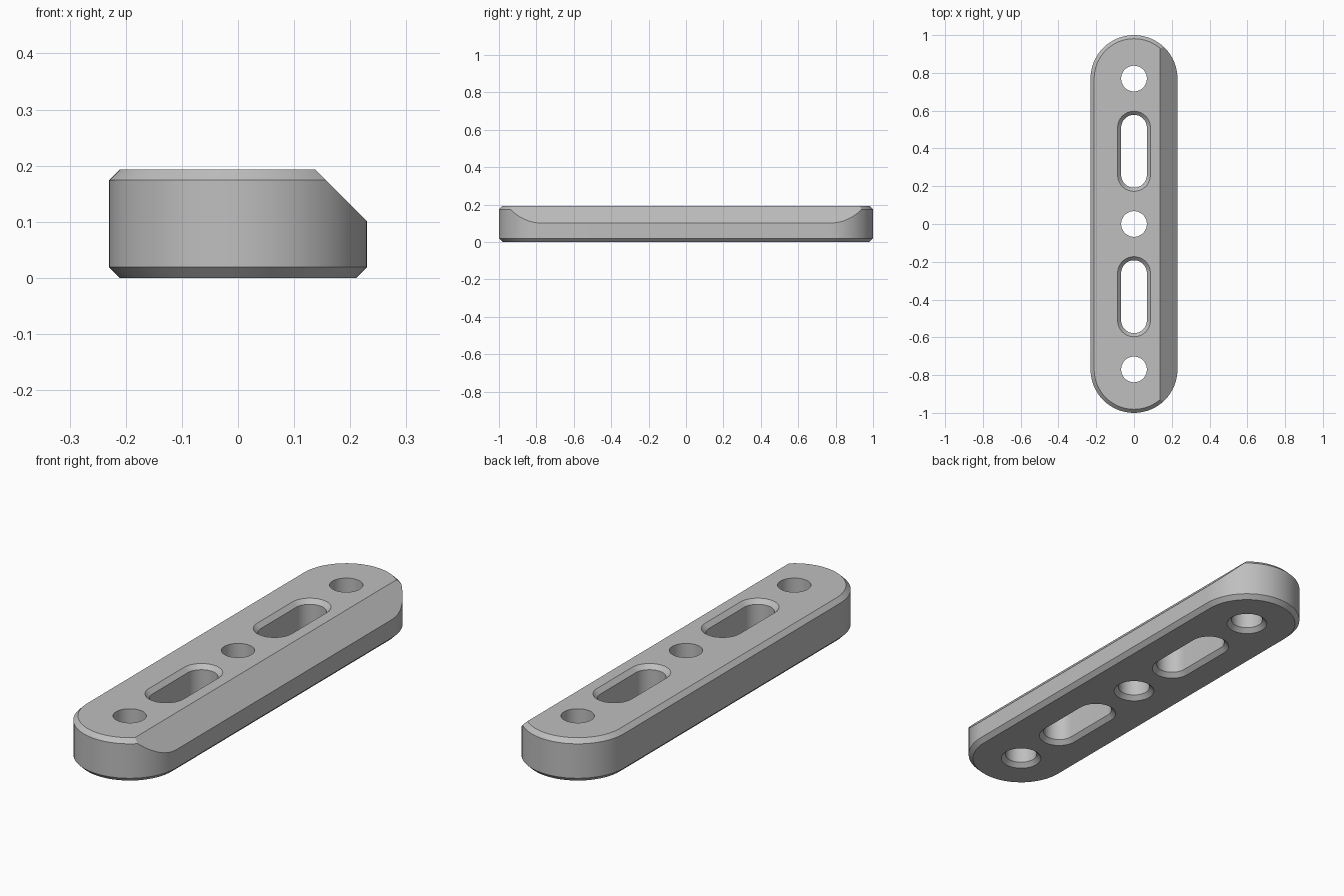
import bpy, bmesh, math

if "Cube" in bpy.data.objects:
    bpy.data.objects.remove(bpy.data.objects["Cube"])

W, H, C = 0.23, 0.193, 0.019      # half width, height, edge chamfer
END = 0.77                        # centre of the rounded ends
SEG = 32                          # segments per half circle

grey = bpy.data.materials.new("plain grey")
grey.diffuse_color = (0.52, 0.52, 0.52, 1)
grey.use_nodes = True
grey.node_tree.nodes["Principled BSDF"].inputs["Base Color"].default_value = grey.diffuse_color


def stadium(r, half, cy, z):
    """Closed outline: two half circles of radius r, joined by straight sides."""
    pts = []
    for side, start in ((1, 0), (-1, math.pi)):
        for i in range(SEG + 1):
            if half == 0 and i == SEG:
                continue
            a = start + math.pi * i / SEG
            pts.append((r * math.cos(a), cy + side * half + r * math.sin(a), z))
    return pts


def loft(name, loops):
    """Solid skinned through equal outlines and capped at both ends."""
    bm = bmesh.new()
    rings = [[bm.verts.new(p) for p in loop] for loop in loops]
    n = len(rings[0])
    for a, b in zip(rings, rings[1:]):
        for i in range(n):
            j = (i + 1) % n
            bm.faces.new((a[i], a[j], b[j], b[i]))
    bm.faces.new(rings[0][::-1])
    bm.faces.new(rings[-1])
    bmesh.ops.recalc_face_normals(bm, faces=bm.faces)
    mesh = bpy.data.meshes.new(name)
    bm.to_mesh(mesh)
    bm.free()
    obj = bpy.data.objects.new(name, mesh)
    bpy.context.collection.objects.link(obj)
    mesh.materials.append(grey)
    return obj


# bar with chamfered rounded ends
bar = loft("slotted_bar", [stadium(r, END, 0, z) for r, z in
                           ((W - C, 0), (W, C), (W, H - C), (W - C, H))])

# wide bevel along the right edge
e = 0.05
tri = [(0.138 - e, H + e), (W + e, 0.101 - e), (W + e, H + e)]
cutters = [loft("bevel_cutter", [[(x, y, z) for x, z in tri] for y in (-1.2, 1.2)])]

# round holes, countersunk underneath
R, o = 0.068, 0.01
low = [(R + C + o, -o), (R, C)]
for y in (-END, 0, END):
    cutters.append(loft("hole_cutter", [stadium(r, 0, y, z) for r, z in low + [(R, H + o)]]))

# long slots, chamfered on both faces
for y in (-0.385, 0.385):
    cutters.append(loft("slot_cutter", [stadium(r, 0.125, y, z) for r, z in
                        low + [(R, H - C), (R + C + o, H + o)]]))

bpy.context.view_layer.objects.active = bar
bar.select_set(True)
for c in cutters:
    mod = bar.modifiers.new("cut", 'BOOLEAN')
    mod.operation, mod.solver, mod.object = 'DIFFERENCE', 'EXACT', c
    bpy.ops.object.modifier_apply(modifier=mod.name)
    bpy.data.objects.remove(c)

bpy.ops.object.shade_smooth_by_angle(angle=math.radians(25))
